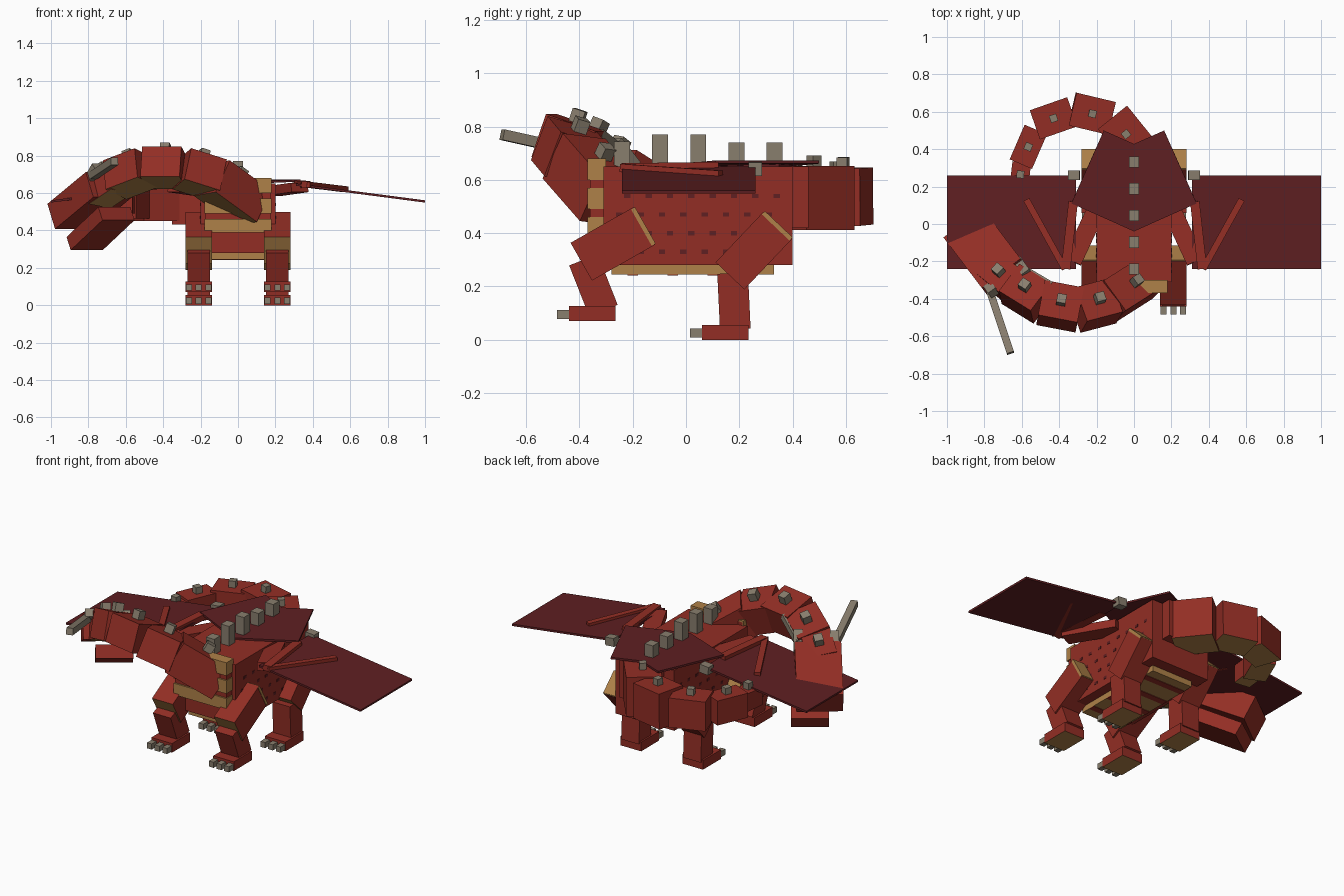
import bpy
import bmesh
from mathutils import Vector, Matrix

default_cube = bpy.data.objects.get("Cube")
if default_cube:
    bpy.data.objects.remove(default_cube, do_unlink=True)


def make_material(name, red, green, blue):
    material = bpy.data.materials.new(name)
    material.use_nodes = True
    colour = (red, green, blue, 1)
    material.diffuse_color = colour
    shader = next(n for n in material.node_tree.nodes if n.type == "BSDF_PRINCIPLED")
    shader.inputs["Base Color"].default_value = colour
    return material


scale_red = make_material("scale red", .29, .027, .018)
wing_maroon = make_material("wing maroon", .115, .014, .016)
belly_tan = make_material("belly tan", .43, .22, .065)
horn_grey = make_material("horn grey", .25, .21, .155)
UP = Vector((0, 0, 1))


def finish(name, mesh_data, materials):
    mesh = bpy.data.meshes.new(name)
    mesh_data.to_mesh(mesh)
    mesh_data.free()
    for material in materials:
        mesh.materials.append(material)
    part = bpy.data.objects.new(name, mesh)
    bpy.context.collection.objects.link(part)
    return part


def bar(name, start, end, width, height, material, up=UP, under=None, caps=None):
    """Box running from start to end, with optional colours below and on the ends."""
    start, end = Vector(start), Vector(end)
    along = (end - start).normalized()
    across = along.cross(Vector(up)).normalized()
    lift = across.cross(along)
    frame = Matrix((across, along, lift)).transposed().to_4x4()
    frame.translation = (start + end) / 2
    size = Matrix.Diagonal((width, (end - start).length, height, 1))
    mesh_data = bmesh.new()
    bmesh.ops.create_cube(mesh_data, size=1, matrix=frame @ size)
    mesh_data.normal_update()
    for face in mesh_data.faces:
        if under and face.normal.dot(lift) < -.9:
            face.material_index = 1
        if caps and abs(face.normal.dot(along)) > .9:
            face.material_index = 1
    finish(name, mesh_data, [material, under or caps or material])
    return lift


def block(name, x_range, y_range, z_range, material):
    """Box aligned with the axes."""
    x, z = sum(x_range) / 2, sum(z_range) / 2
    bar(name, (x, y_range[0], z), (x, y_range[1], z),
        x_range[1] - x_range[0], z_range[1] - z_range[0], material)


def chain(name, segments, spike_size):
    """Row of boxes with tan undersides and a spike on each."""
    for number, (start, end, width, height, up) in enumerate(segments):
        lift = bar(f"{name}_segment_{number}", start, end, width, height,
                   scale_red, up, under=belly_tan)
        base = (Vector(start) + Vector(end)) / 2 + lift * (height / 2 - .01)
        along = Vector(end) - Vector(start)
        bar(f"{name}_spike_{number}", base, base + lift * (spike_size + .01),
            spike_size, spike_size, horn_grey, along)


# Body, chest plates and belly
block("body", (-.2, .2), (-.31, .4), (.28, .65), scale_red)
block("chest", (-.175, .175), (-.36, -.3), (.4, .67), scale_red)
for number, (low, high) in enumerate([(.39, .46), (.49, .57), (.6, .68)]):
    block(f"chest_plate_{number}", (-.18, .18), (-.37, -.3), (low, high), belly_tan)
block("belly", (-.14, .14), (-.28, .33), (.245, .29), belly_tan)
for number in range(4):
    y = -.2 + number * .15
    block(f"belly_stripe_{number}", (-.14, .14), (y - .02, y + .02), (.242, .247), scale_red)

# Dark scale marks along the flanks
for side in (-1, 1):
    for row in range(4):
        for column in range(8):
            y = -.25 + column * .08 + (row % 2) * .03
            z = .33 + row * .07
            block("scale_mark", (side * .2 - .002, side * .2 + .002),
                  (y - .012, y + .012), (z - .008, z + .008), wing_maroon)

# Spikes down the back
for number, top in enumerate([.745, .77, .77, .74, .74]):
    y = -.24 + number * .143
    block(f"back_spike_{number}", (-.028, .028), (y - .03, y + .03), (.64, top), horn_grey)


def leg(name, side, hip, knee, thickness, shin_top, shin_bottom, heel, floor):
    """Thigh, shin, foot and three claws; the points are (y, z)."""
    x = side * .21
    hip, knee = Vector((x, *hip)), Vector((x, *knee))
    bar(name + "_thigh", hip, knee, .14, thickness, scale_red, caps=belly_tan)
    slope = (knee - hip).normalized()
    bar(name + "_thigh_trim", hip - slope * .005, hip + slope * .012,
        .144, thickness * .96, belly_tan)
    bar(name + "_shin", (x, *shin_top), (x, *shin_bottom), .12, .115, scale_red, (0, 1, 0))
    toe = heel - .175
    bar(name + "_foot", (x, heel, floor + .028), (x, toe, floor + .028),
        .14, .056, scale_red, under=belly_tan)
    for step in (-1, 0, 1):
        claw = x + step * .052
        block(name + "_claw", (claw - .016, claw + .016), (toe - .045, toe),
              (floor + .008, floor + .042), horn_grey)


for side, label in ((1, "left"), (-1, "right")):
    leg(f"front_{label}_leg", side, (-.157, .427), (-.393, .293), .163,
        (-.385, .3), (-.31, .11), -.265, .07)
    leg(f"rear_{label}_leg", side, (.345, .43), (.165, .24), .148,
        (.175, .25), (.185, .04), .235, 0)

    # Wing: inner panel, outer panel, arm and finger bones
    def wing_point(x, y, z):
        return (side * x, y, z)

    bar(f"{label}_wing_inner_panel", wing_point(.248, .305, .667),
        wing_point(-.088, .155, .653), .427, .012, wing_maroon)
    bar(f"{label}_wing_outer_panel", wing_point(.31, .01, .645),
        wing_point(1, .01, .555), .5, .012, wing_maroon)
    bar(f"{label}_wing_upper_arm", wing_point(.19, .1, .61),
        wing_point(.33, -.2, .63), .1, .05, scale_red)
    bar(f"{label}_wing_forearm", wing_point(.325, .12, .65),
        wing_point(.365, -.24, .645), .05, .035, scale_red)
    bar(f"{label}_wing_finger", wing_point(.37, -.24, .645),
        wing_point(.575, .13, .62), .035, .03, scale_red)
    bar(f"{label}_wing_claw", wing_point(.29, .26, .645),
        wing_point(.35, .26, .64), .05, .05, horn_grey)

# Tail curling to the right
block("tail_root", (-.13, .13), (.36, .46), (.42, .65), scale_red)
chain("tail", [
    ((.03, .39, .532), (-.115, .57, .532), .2, .24, UP),
    ((-.12, .565, .535), (-.33, .615, .54), .18, .215, UP),
    ((-.33, .6, .54), (-.53, .53, .54), .165, .18, UP),
    ((-.525, .505, .54), (-.605, .32, .54), .13, .15, UP),
    ((-.6, .33, .545), (-.615, .2, .545), .1, .11, UP)], .04)

# Neck arching to the right
chain("neck", [
    ((.08, -.28, .52), (-.14, -.42, .68), .2, .2, (.1, .2, 1)),
    ((-.11, -.41, .67), (-.3, -.46, .73), .2, .18, (0, .3, 1)),
    ((-.29, -.46, .735), (-.5, -.42, .735), .2, .17, (0, .35, 1)),
    ((-.49, -.425, .735), (-.66, -.32, .67), .19, .17, (.1, .3, 1)),
    ((-.64, -.34, .68), (-.76, -.24, .6), .17, .16, (.1, .1, 1))], .05)

# Head with open jaw and swept horns
bar("head", (-.69, -.29, .645), (-.895, -.02, .475), .26, .15, scale_red)
bar("jaw", (-.65, -.27, .49), (-.82, -.03, .33), .21, .08, scale_red)
bar("right_horn", (-.78, -.33, .69), (-.66, -.69, .77), .04, .04, horn_grey)
bar("left_horn", (-.61, -.23, .69), (-.44, -.33, .77), .04, .04, horn_grey)
for label, x, y in (("right", -.8, -.3), ("left", -.62, -.2)):
    bar(f"{label}_brow_spike", (x, y, .65), (x + .05, y - .07, .74), .05, .05, horn_grey)
